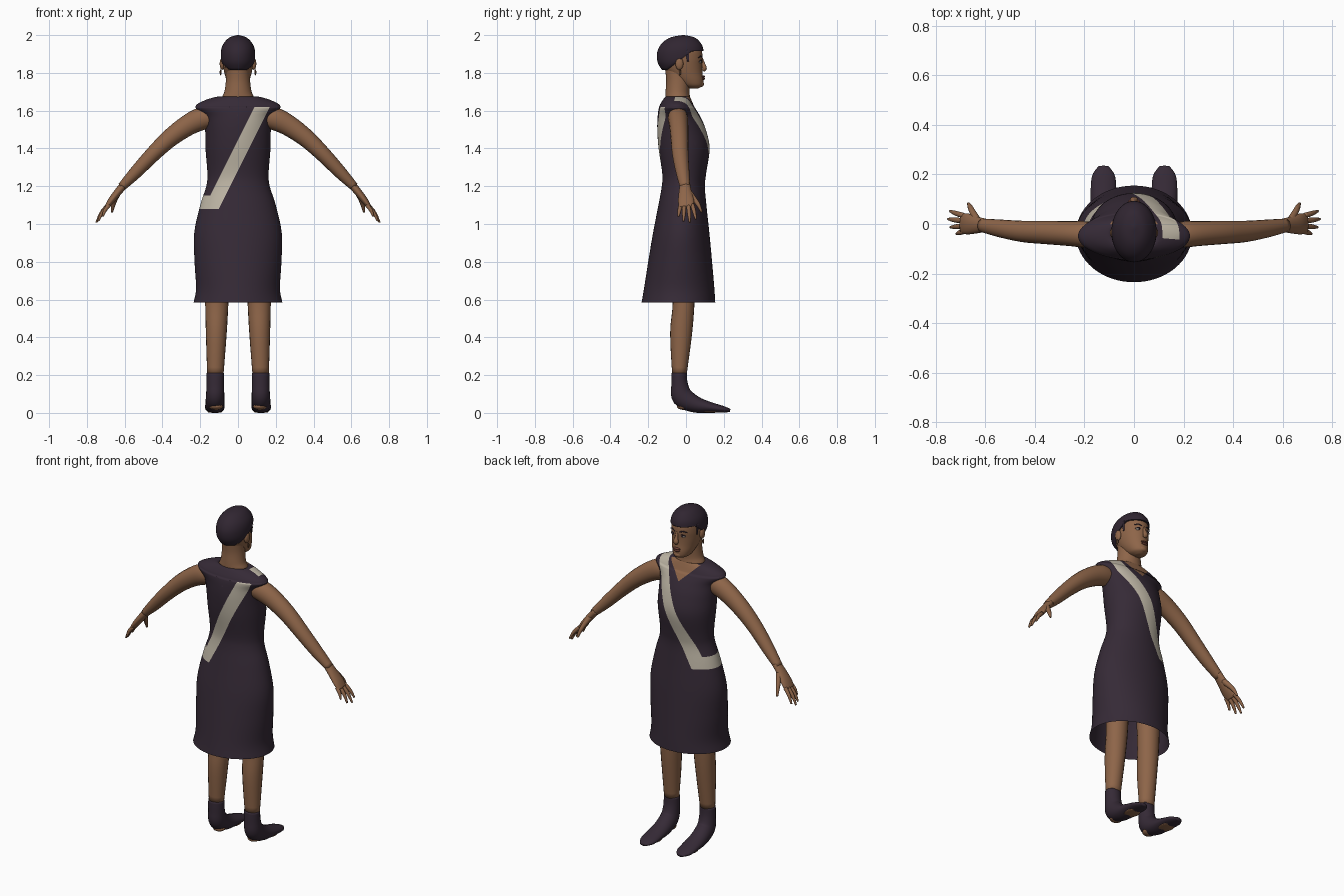
import bpy, bmesh, math
from mathutils import Vector

cube = bpy.data.objects.get("Cube")
if cube:
    bpy.data.objects.remove(cube, do_unlink=True)


def material(name, rgb):
    m = bpy.data.materials.new(name)
    m.use_nodes = True
    m.diffuse_color = (*rgb, 1)
    bsdf = next(n for n in m.node_tree.nodes if n.type == 'BSDF_PRINCIPLED')
    bsdf.inputs["Base Color"].default_value = (*rgb, 1)
    return m


skin = material("brown skin", (0.27, 0.13, 0.066))
cloth = material("dark plum cloth", (0.036, 0.023, 0.037))
hair_mat = material("black plum hair", (0.030, 0.019, 0.031))
cream = material("cream sash", (0.52, 0.47, 0.38))
lip_mat = material("dark lips", (0.15, 0.05, 0.035))
white = material("eye white", (0.5, 0.45, 0.4))
bronze = material("bronze", (0.12, 0.06, 0.03))


def finish(name, bm, mats, mirror=False):
    bmesh.ops.recalc_face_normals(bm, faces=bm.faces)
    me = bpy.data.meshes.new(name)
    bm.to_mesh(me)
    bm.free()
    for m in mats:
        me.materials.append(m)
    me.shade_smooth()
    ob = bpy.data.objects.new(name, me)
    bpy.context.collection.objects.link(ob)
    if mirror:
        ob.modifiers.new("mirror", 'MIRROR')
    return ob


def resample(rows, steps):
    """Smooth spline through rows of numbers."""
    out = []
    last = len(rows) - 1
    for i in range(last):
        a, b, c, d = (rows[min(max(i + k, 0), last)] for k in (-1, 0, 1, 2))
        for s in range(steps):
            t = s / steps
            out.append([q + 0.5 * t * (r - p + t * (2*p - 5*q + 4*r - w + t * (3*(q - r) + w - p)))
                        for p, q, r, w in zip(a, b, c, d)])
    return out + [list(rows[-1])]


def skin_rings(bm, rings, cap_start, cap_end):
    loops = [[bm.verts.new(p) for p in ring] for ring in rings]
    n = len(loops[0])
    for a, b in zip(loops, loops[1:]):
        for i in range(n):
            bm.faces.new((a[i], a[(i + 1) % n], b[(i + 1) % n], b[i]))
    if cap_start:
        bm.faces.new(loops[0])
    if cap_end:
        bm.faces.new(loops[-1])


def loft(rows, steps=5, n=48, caps=(True, True), warp=None):
    """Stack of level ovals; each row is z, half width, back y, front y."""
    rings = []
    for z, rx, y0, y1 in resample(rows, steps):
        ring = []
        for i in range(n):
            a = math.tau * i / n
            p = Vector((rx * math.cos(a), (y0 + y1) / 2 + (y1 - y0) / 2 * math.sin(a), z))
            ring.append(warp(p) if warp else p)
        rings.append(ring)
    bm = bmesh.new()
    skin_rings(bm, rings, *caps)
    return bm


def tube(name, rows, mat, side=(1, 0, 0), n=20, steps=4, mirror=True):
    """Oval tube along a path; each row is x, y, z, half width along side, half depth."""
    path = resample(rows, steps)
    pts = [Vector(r[:3]) for r in path]
    rings = []
    for i, r in enumerate(path):
        t = (pts[min(i + 1, len(pts) - 1)] - pts[max(i - 1, 0)]).normalized()
        s = Vector(side)
        s = (s - t * s.dot(t)).normalized()
        u = t.cross(s)
        rings.append([pts[i] + s * r[3] * math.cos(math.tau * k / n)
                      + u * r[4] * math.sin(math.tau * k / n) for k in range(n)])
    bm = bmesh.new()
    skin_rings(bm, rings, True, True)
    return finish(name, bm, [mat], mirror)


def ball(name, centre, radii, mat, mirror=True):
    bm = bmesh.new()
    bmesh.ops.create_uvsphere(bm, u_segments=20, v_segments=12, radius=1)
    for v in bm.verts:
        v.co = Vector(centre) + Vector(a * b for a, b in zip(v.co, radii))
    return finish(name, bm, [mat], mirror)


# Dress, with the sash and V neck cut into its surface
dress = loft([(.585, .235, -.235, .155), (.66, .222, -.222, .15), (.8, .23, -.2, .138),
              (.95, .232, -.175, .124), (1.1, .2, -.146, .108), (1.2, .168, -.128, .1),
              (1.27, .162, -.126, .107), (1.4, .172, -.145, .125), (1.5, .174, -.152, .105),
              (1.57, .184, -.15, .075), (1.62, .226, -.142, .045), (1.653, .18, -.125, .03),
              (1.674, .11, -.108, .02), (1.668, .085, -.1, .015)],
             n=64, caps=(False, False))
HALF, TOP, SLOPE, VEE = .04, 1.62, .5, 1.575
cuts = [((.128 + s * HALF, 0, TOP), (1, 0, -SLOPE)) for s in (-1, 1)]
cuts += [((0, 0, VEE), (s, 0, -1)) for s in (-1, 1)]
cuts += [((0, 0, z), (0, 0, 1)) for z in (1.08, 1.15, TOP)]
for co, no in cuts:
    bmesh.ops.bisect_plane(dress, geom=dress.verts[:] + dress.edges[:] + dress.faces[:],
                           plane_co=co, plane_no=no)
for f in dress.faces:
    x, y, z = f.calc_center_median()
    band = abs(x - .128 - SLOPE * (z - TOP)) < HALF and z > 1.08
    hip = 1.08 < z < 1.15 and x < -.128
    gap = y < -.06 and z > TOP
    if y > 0 and z > VEE + abs(x):
        f.material_index = 2
    elif (band or hip) and not gap:
        f.material_index = 1
finish("dress", dress, [cloth, cream, skin])

# Neck and head
finish("neck", loft([(1.58, .1, -.1, .02), (1.66, .088, -.108, .022), (1.7, .072, -.108, .018),
                     (1.76, .064, -.105, .02), (1.82, .062, -.11, .02)], n=32), [skin])
finish("head", loft([(1.718, .02, .02, .065), (1.732, .045, -.02, .088), (1.76, .06, -.06, .092),
                     (1.8, .072, -.1, .087), (1.84, .08, -.125, .086), (1.88, .083, -.135, .088),
                     (1.92, .08, -.13, .082), (1.96, .06, -.1, .06), (1.985, .02, -.05, .01)]), [skin])


# Cropped hair, with the lower edge rising from nape to brow
def hairline(p):
    edge = 1.815 + .1 * min(max((p.y + .1) / .13, 0), 1)
    return Vector((p.x, p.y, max(p.z, edge)))


finish("hair", loft([(1.8, .06, -.115, .07), (1.85, .086, -.148, .085), (1.9, .091, -.154, .093),
                     (1.94, .084, -.14, .088), (1.97, .065, -.113, .068), (1.99, .04, -.075, .04),
                     (2.0, .004, -.02, -.01)], warp=hairline), [hair_mat])
tube("sideburns", [(.083, .005, 1.92, .004, .012), (.082, .012, 1.86, .003, .005)], hair_mat)

# Face
tube("nose", [(0, .08, 1.88, .007, .008), (0, .09, 1.85, .009, .01),
              (0, .098, 1.825, .016, .012), (0, .09, 1.812, .01, .008)], skin, mirror=False)
ball("upper_lip", (0, .09, 1.781, ), (.024, .011, .006), lip_mat, False)
ball("lower_lip", (0, .09, 1.77), (.021, .011, .007), lip_mat, False)
ball("chin", (0, .078, 1.742), (.025, .017, .017), skin, False)
ball("eyes", (.032, .073, 1.858), (.015, .009, .007), white)
ball("pupils", (.032, .079, 1.858), (.006, .005, .006), hair_mat)
tube("eyelids", [(.016, .082, 1.861, .002, .002), (.032, .081, 1.867, .003, .003),
                 (.05, .07, 1.86, .002, .002)], hair_mat, (0, 1, 0), 8)
tube("eyebrows", [(.014, .084, 1.881, .003, .003), (.035, .079, 1.889, .003, .004),
                  (.055, .066, 1.881, .002, .002)], hair_mat, (0, 1, 0), 8)
ball("ears", (.084, -.035, 1.848), (.013, .021, .032), skin)
ball("earrings", (.092, -.032, 1.803), (.005, .006, .016), bronze)

# Arms and hands
ACROSS = (0, 1, 0)
tube("arms", [(.15, -.045, 1.565, .05, .055), (.2, -.042, 1.555, .053, .06),
              (.27, -.038, 1.52, .05, .055), (.36, -.034, 1.455, .047, .048),
              (.45, -.03, 1.37, .043, .041), (.54, -.018, 1.275, .036, .034),
              (.615, -.005, 1.197, .027, .023)], skin, ACROSS)
tube("palms", [(.6, -.005, 1.212, .027, .022), (.635, -.004, 1.17, .034, .02),
               (.67, 0, 1.125, .042, .018), (.695, .002, 1.09, .04, .012)], skin, ACROSS)
for label, base, tip in (("index", (.688, .034, 1.1), (.742, .052, 1.025)),
                         ("middle", (.692, .013, 1.097), (.75, .02, 1.008)),
                         ("ring", (.69, -.009, 1.095), (.74, -.013, 1.015)),
                         ("little", (.682, -.029, 1.1), (.716, -.04, 1.04))):
    mid = (Vector(base) + Vector(tip)) / 2 + Vector((.004, 0, .004))
    tube(label + "_fingers", [(*base, .011, .011), (*mid, .01, .01), (*tip, .005, .005)],
         skin, ACROSS, 10)
tube("thumbs", [(.632, .012, 1.17, .018, .016), (.65, .045, 1.13, .014, .013),
                (.66, .066, 1.1, .011, .011), (.668, .083, 1.063, .005, .006)],
     skin, ACROSS, 10)

# Legs and ankle boots
tube("legs", [(.108, -.012, .9, .07, .07), (.112, -.012, .6, .062, .058),
              (.115, -.026, .42, .055, .058), (.12, -.035, .2, .043, .038)], skin)
tube("boots", [(.12, -.036, .212, .046, .04), (.12, -.034, .15, .046, .044),
               (.121, -.018, .085, .049, .056), (.122, .05, .045, .051, .044),
               (.123, .13, .029, .052, .028), (.123, .195, .019, .046, .018),
               (.123, .234, .013, .02, .008)], cloth)
ball("heels", (.116, -.012, .034), (.036, .036, .018), skin)
ball("soles", (.122, .13, .006), (.04, .05, .006), skin)
